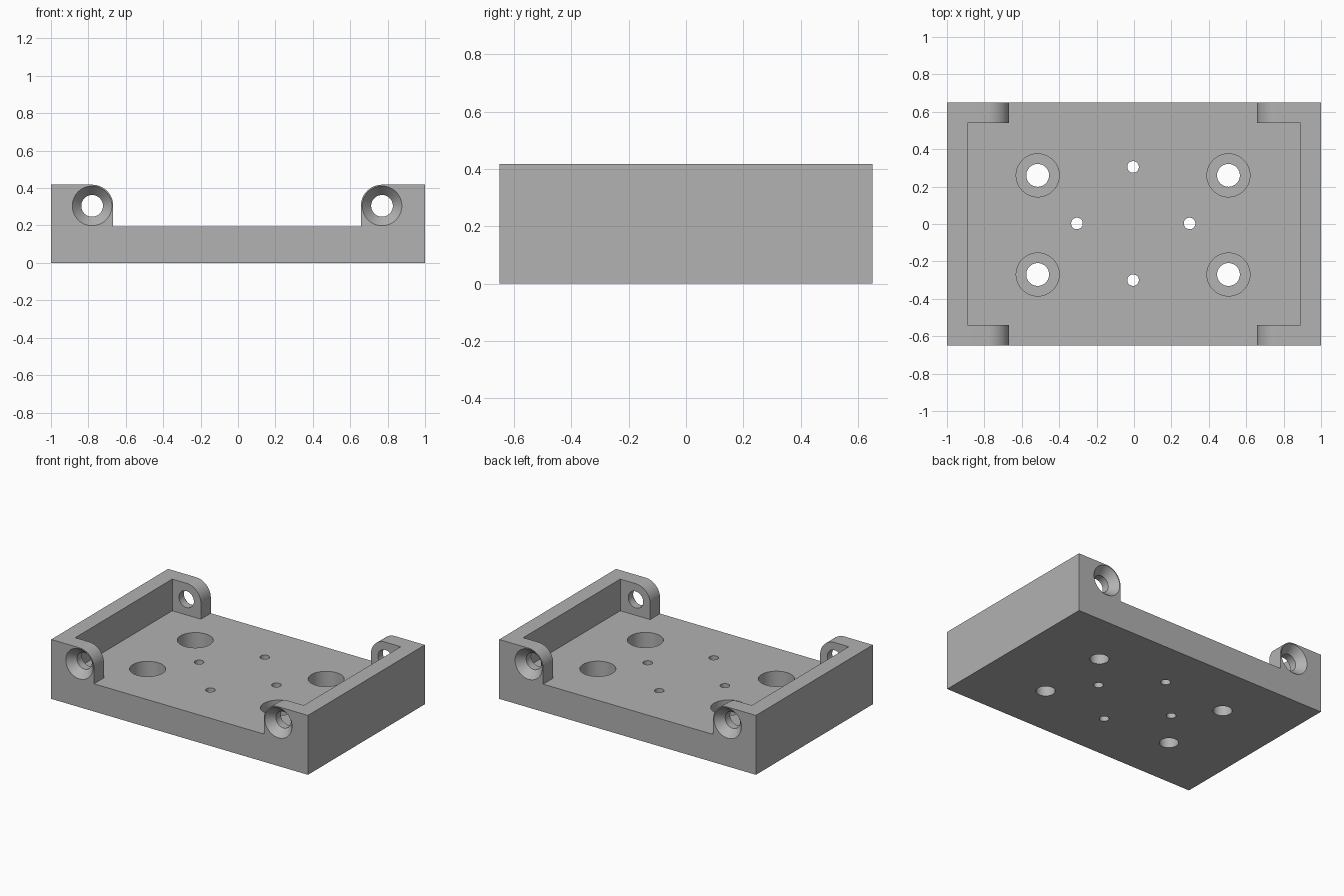
import bpy, bmesh, math
from mathutils import Matrix, Vector

cube = bpy.data.objects.get("Cube")
if cube:
    bpy.data.objects.remove(cube, do_unlink=True)

HALF_Y = 0.65      # half depth of the tray
FLOOR = 0.195      # top of the base plate
TOP = 0.418        # top of walls and lugs
LUG_R = 0.113      # rounded lug corner
LUG_Y = 0.54       # inner face of the lugs
WALL_X = 0.89      # inner face of the side walls
HOLE_X = (-0.78, 0.77)
HOLE_Z = TOP - LUG_R

grey = bpy.data.materials.new("plain grey")
grey.use_nodes = True
colour = (0.445, 0.445, 0.445, 1)
grey.diffuse_color = colour
grey.node_tree.nodes["Principled BSDF"].inputs["Base Color"].default_value = colour


def make_object(name, bm):
    bmesh.ops.recalc_face_normals(bm, faces=bm.faces)
    mesh = bpy.data.meshes.new(name)
    bm.to_mesh(mesh)
    bm.free()
    mesh.materials.append(grey)
    obj = bpy.data.objects.new(name, mesh)
    bpy.context.collection.objects.link(obj)
    return obj


def lathe(name, profile, location, axis, steps=64):
    """Closed stepped pin from (radius, distance) rings, along the given axis."""
    bm = bmesh.new()
    rings = []
    for r, d in profile:
        rings.append([bm.verts.new((r * math.cos(a), r * math.sin(a), d))
                      for a in (math.tau * i / steps for i in range(steps))])
    for low, high in zip(rings, rings[1:]):
        for i in range(steps):
            j = (i + 1) % steps
            bm.faces.new((low[i], low[j], high[j], high[i]))
    bm.faces.new(rings[0])
    bm.faces.new(rings[-1])
    turn = Vector((0, 0, 1)).rotation_difference(Vector(axis)).to_matrix().to_4x4()
    bm.transform(Matrix.Translation(location) @ turn)
    return make_object(name, bm)


def cut(target, cutter):
    cutter.hide_render = True
    mod = target.modifiers.new("cut", 'BOOLEAN')
    mod.operation = 'DIFFERENCE'
    mod.solver = 'EXACT'
    mod.object = cutter
    bpy.context.view_layer.objects.active = target
    bpy.ops.object.modifier_apply(modifier=mod.name)
    bpy.data.objects.remove(cutter, do_unlink=True)


# Body: front outline with rounded lugs, extruded through the depth
def lug_arc(cx, start, end, steps=24):
    angles = (math.radians(start + (end - start) * i / steps) for i in range(steps + 1))
    return [(cx + LUG_R * math.cos(a), HOLE_Z + LUG_R * math.sin(a)) for a in angles]


left_x, right_x = HOLE_X
outline = [(-1, 0), (1, 0), (1, TOP)]
outline += lug_arc(right_x, 90, 180)
outline += [(right_x - LUG_R, FLOOR), (left_x + LUG_R, FLOOR)]
outline += lug_arc(left_x, 0, 90)
outline += [(-1, TOP)]
bm = bmesh.new()
face = bm.faces.new([bm.verts.new((x, -HALF_Y, z)) for x, z in outline])
extruded = bmesh.ops.extrude_face_region(bm, geom=[face])["geom"]
bmesh.ops.translate(bm, vec=(0, 2 * HALF_Y, 0),
                    verts=[v for v in extruded if isinstance(v, bmesh.types.BMVert)])
tray = make_object("mounting_tray", bm)

# Pocket between the lugs and side walls
bm = bmesh.new()
bmesh.ops.create_cube(bm, size=1)
bm.transform(Matrix.Translation((0, 0, FLOOR + 0.5))
             @ Matrix.Diagonal((2 * WALL_X, 2 * LUG_Y, 1, 1)))
cut(tray, make_object("pocket_cutter", bm))

# Counterbored mounting holes in the base
bore = [(0.061, -0.1), (0.061, 0.07), (0.115, 0.07), (0.115, 0.3)]
for x in (-0.515, 0.505):
    for y in (-0.27, 0.26):
        cut(tray, lathe("counterbore_cutter", bore, (x, y, 0), (0, 0, 1)))

# Small pin holes in a diamond
pin = [(0.031, -0.1), (0.031, 0.3)]
for x, y in ((-0.305, 0.003), (0.297, 0.003), (-0.005, 0.305), (-0.005, -0.3)):
    cut(tray, lathe("pin_hole_cutter", pin, (x, y, 0), (0, 0, 1), 40))

# Countersunk screw holes through the lugs, sunk from the outside
sink = [(0.058, -0.2), (0.058, -0.055), (0.106, 0), (0.106, 0.1)]
for x in HOLE_X:
    for side in (-1, 1):
        cut(tray, lathe("countersink_cutter", sink, (x, side * HALF_Y, HOLE_Z), (0, side, 0)))

# Smooth the round walls, keep the edges sharp
bpy.ops.object.select_all(action='DESELECT')
tray.select_set(True)
bpy.context.view_layer.objects.active = tray
bpy.ops.object.shade_smooth_by_angle(angle=math.radians(30))
